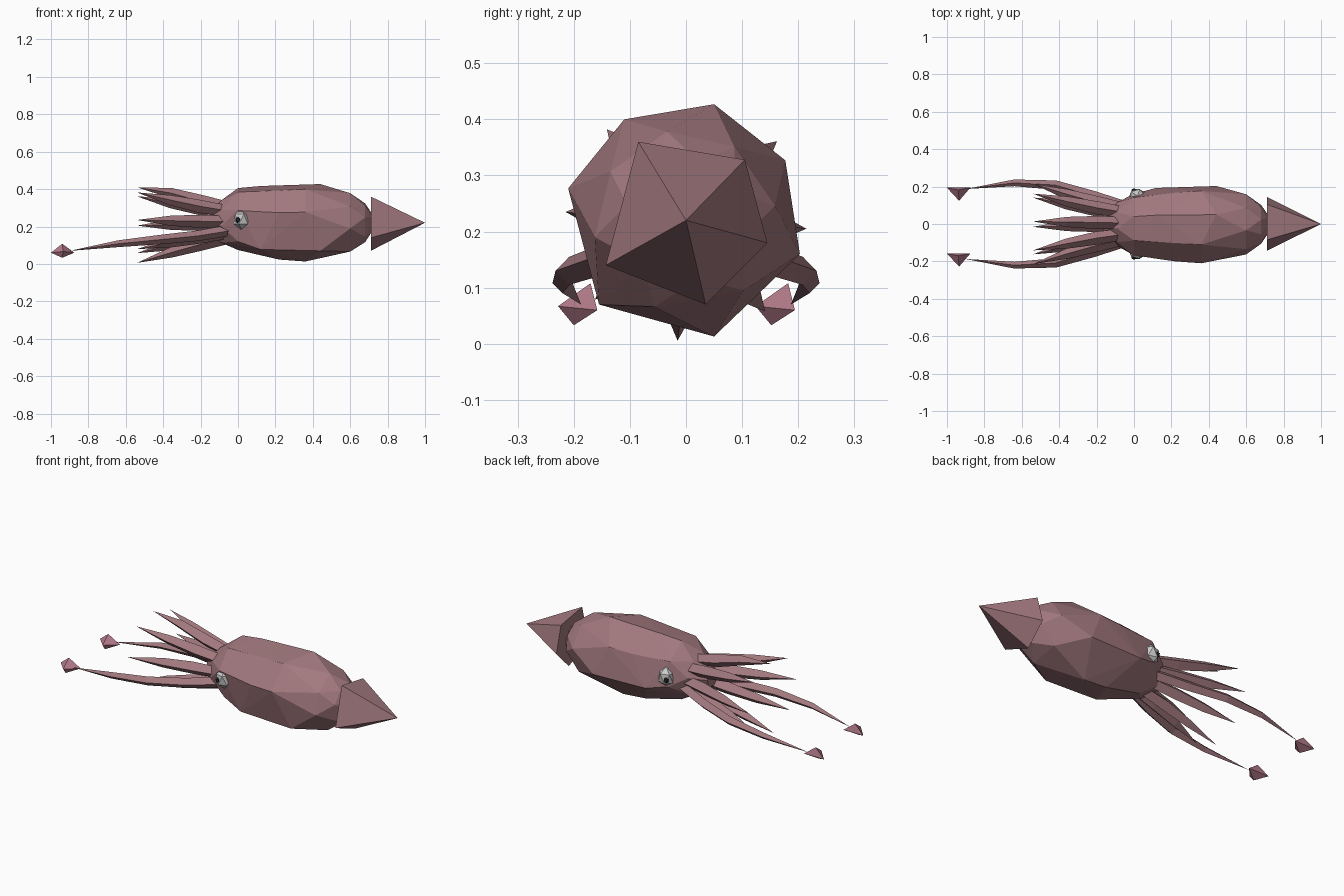
import bpy, bmesh, math
from mathutils import Vector

if "Cube" in bpy.data.objects:
    bpy.data.objects.remove(bpy.data.objects["Cube"])

ZC = 0.22  # height of the long axis


def material(name, rgb):
    m = bpy.data.materials.new(name)
    m.diffuse_color = (*rgb, 1)
    m.use_nodes = True
    m.node_tree.nodes["Principled BSDF"].inputs["Base Color"].default_value = m.diffuse_color
    return m


SKIN = material("skin", (0.36, 0.19, 0.21))
PINK = material("club_pink", (0.46, 0.20, 0.26))
EYE = material("eye_grey", (0.55, 0.58, 0.57))
DARK = material("pupil_dark", (0.02, 0.02, 0.025))


def finish(bm, name, mat):
    bmesh.ops.recalc_face_normals(bm, faces=bm.faces)
    me = bpy.data.meshes.new(name)
    bm.to_mesh(me)
    bm.free()
    me.materials.append(mat)
    ob = bpy.data.objects.new(name, me)
    bpy.context.collection.objects.link(ob)
    return ob


def hull(name, points, mat):
    bm = bmesh.new()
    for p in points:
        bm.verts.new(p)
    res = bmesh.ops.convex_hull(bm, input=bm.verts[:])
    loose = {v for v in res["geom_interior"] + res["geom_unused"]
             if isinstance(v, bmesh.types.BMVert) and not v.link_faces}
    bmesh.ops.delete(bm, geom=list(loose), context='VERTS')
    return finish(bm, name, mat)


def limb(name, path, radii, mat, sides=4):
    """Faceted tapering tube along a path, ending in a point."""
    bm = bmesh.new()
    rings = []
    path = [Vector(p) for p in path]
    for i, p in enumerate(path[:len(radii)]):
        d = (path[min(i + 1, len(path) - 1)] - path[max(i - 1, 0)]).normalized()
        u = d.cross(Vector((0, 0, 1))).normalized()
        w = u.cross(d)
        rings.append([bm.verts.new(p + radii[i] * (u * math.cos(a) + w * math.sin(a)))
                      for a in (2 * math.pi * k / sides for k in range(sides))])
    for a, b in zip(rings, rings[1:]):
        for k in range(sides):
            j = (k + 1) % sides
            bm.faces.new((a[k], a[j], b[j], b[k]))
    tip = bm.verts.new(path[-1])
    for k in range(sides):
        bm.faces.new((rings[-1][k], rings[-1][(k + 1) % sides], tip))
    bm.faces.new(rings[0][::-1])
    return finish(bm, name, mat)


# Mantle: uneven seven-sided section, scaled, turned and staggered along the axis
section = [(-.11, .18), (.05, .207), (.177, .107), (.203, -.06),
           (.05, -.207), (-.155, -.15), (-.21, .057)]
# x, scale, turn, lift, stagger
stations = [(-.165, .22, .5, 0, 0), (-.09, .55, .5, .005, 0), (0, .80, 0, .02, 0),
            (.17, .95, 0, 0, .05), (.40, 1, 0, 0, -.04), (.60, .76, .5, 0, 0),
            (.68, .50, 0, 0, 0), (.71, .28, .5, 0, 0)]
pts = []
for x, s, turn, lift, stagger in stations:
    a = turn * 2 * math.pi / 7
    for i, (y, z) in enumerate(section):
        pts.append((x + stagger * (-1) ** i, s * (y * math.cos(a) - z * math.sin(a)),
                    ZC + lift + s * (y * math.sin(a) + z * math.cos(a))))
hull("mantle", pts, SKIN)

# Tail fin: five-sided pyramid
fin = [(-.085, .36), (.105, .328), (.145, .18), (.035, .07), (-.143, .14)]
hull("tail_fin", [(.71, y, z) for y, z in fin] + [(1, 0, ZC)], SKIN)

# Eight short arms fanned around the mouth
for i in range(8):
    a = math.radians(45 * i - 4)
    c, s = math.cos(a), math.sin(a)
    tip = .19 if i == 2 else .215
    limb(f"arm_{i + 1}",
         [(x, r * c, ZC + r * s) for x, r in
          ((-.04, .08), (-.20, .115), (-.36, .16), (-.54, tip))],
         [.03, .035, .027], SKIN)

# Two long tentacles with clubs
for side, name, shift in ((-1, "right", 0), (1, "left", .352)):
    limb(f"tentacle_{name}",
         [(-.04, side * .09, .18), (-.22, side * .15, .15), (-.42, side * .208, .13),
          (-.64, side * .22, .108), (-.90, side * .187, .07)],
         [.03, .028, .025, .018], SKIN)
    hull(f"club_{name}",
         [(x, y + shift, z) for x, y, z in
          ((-1, -.158, .06), (-.875, -.158, .06), (-.935, -.228, .067),
           (-.94, -.17, .108), (-.94, -.2, .033))], PINK)

# Eyes and pupils
for side, name in ((-1, "right"), (1, "left")):
    for part, pos, rad, scale, mat in (
            ("eye", (.018, .15, .24), .05, (.95, .85, 1.15), EYE),
            ("pupil", (.0, .178, .235), .016, (1, .8, 1.1), DARK)):
        bm = bmesh.new()
        bmesh.ops.create_icosphere(bm, subdivisions=1, radius=rad)
        bmesh.ops.scale(bm, vec=scale, verts=bm.verts)
        bmesh.ops.translate(bm, vec=(pos[0], side * pos[1], pos[2]), verts=bm.verts)
        finish(bm, f"{part}_{name}", mat)
